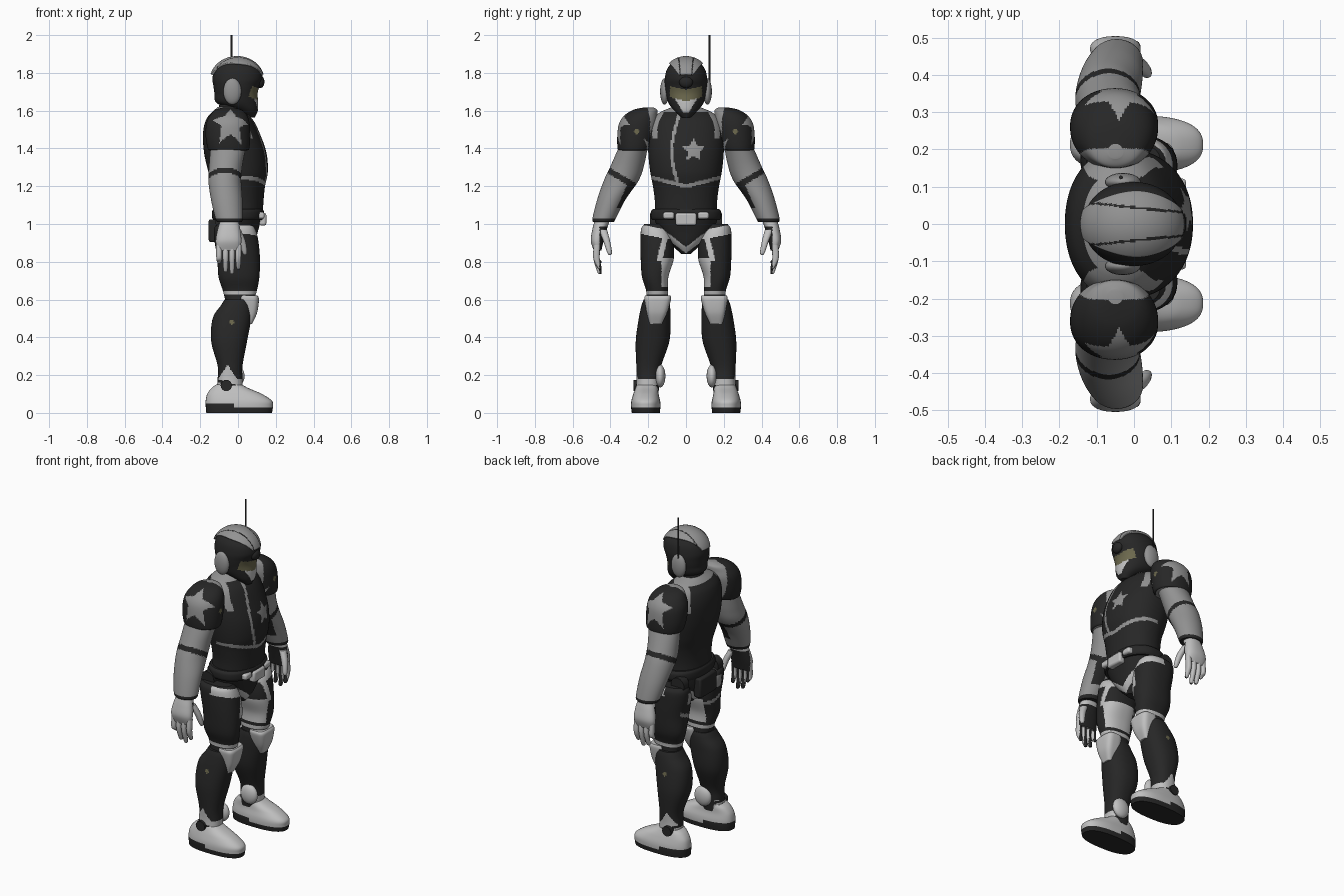
import bpy
import bmesh
import math
from mathutils import Matrix, Vector

if "Cube" in bpy.data.objects:
    bpy.data.objects.remove(bpy.data.objects["Cube"])


def material(name, r, g, b):
    mat = bpy.data.materials.new(name)
    mat.use_nodes = True
    mat.diffuse_color = (r, g, b, 1)
    mat.node_tree.nodes["Principled BSDF"].inputs["Base Color"].default_value = (r, g, b, 1)
    return mat


MATS = [material("black armour", .02, .02, .02), material("mid grey", .29, .29, .29),
        material("light grey", .53, .53, .53), material("olive visor", .15, .14, .075)]
BLACK, GREY, LIGHT, OLIVE = range(len(MATS))
PARTS = []


def finish(name, bm, rule):
    """Turn a bmesh into an object; rule is a colour or a function of the mirrored face centre."""
    bmesh.ops.recalc_face_normals(bm, faces=bm.faces)
    mesh = bpy.data.meshes.new(name)
    for face in bm.faces:
        face.material_index = rule if isinstance(rule, int) else rule(face.calc_center_median())
    bm.to_mesh(mesh)
    bm.free()
    for mat in MATS:
        mesh.materials.append(mat)
    obj = bpy.data.objects.new(name, mesh)
    bpy.context.collection.objects.link(obj)
    PARTS.append(obj)
    return obj


def mirrored(rule, side):
    if isinstance(rule, int):
        return rule
    return lambda p: rule(Vector((p.x, p.y * side, p.z)))


def spline(a, b, c, d, t):
    return b + t / 2 * (c - a + t * (2 * a - 5 * b + 4 * c - d + t * (3 * (b - c) + d - a)))


def loft(name, rings, rule, side=1, power=2.3, seg=64, rows=8):
    """Skin smooth horizontal rings given as (z, centre x, centre y, radius x, radius y)."""
    path = []
    for i in range(len(rings) - 1):
        quad = [rings[max(0, min(len(rings) - 1, i + k))] for k in (-1, 0, 1, 2)]
        path += [[spline(*v, j / rows) for v in zip(*quad)] for j in range(rows)]
    path.append(rings[-1])
    bm = bmesh.new()
    loops = []
    for z, cx, cy, rx, ry in path:
        loop = []
        for k in range(seg):
            c, s = (f(math.tau * k / seg) for f in (math.cos, math.sin))
            x, y = (math.copysign(abs(v) ** (2 / power), v) for v in (c, s))
            loop.append(bm.verts.new((cx + rx * x, side * (cy + ry * y), z)))
        loops.append(loop)
    for low, high in zip(loops, loops[1:]):
        for k in range(seg):
            n = (k + 1) % seg
            bm.faces.new((low[k], low[n], high[n], high[k]))
    bm.faces.new(loops[0])
    bm.faces.new(loops[-1])
    return finish(name, bm, mirrored(rule, side))


def ball(name, centre, radii, rule):
    bm = bmesh.new()
    bmesh.ops.create_uvsphere(bm, u_segments=28, v_segments=16, radius=1,
                              matrix=Matrix.Translation(centre) @ Matrix.Diagonal((*radii, 1)))
    return finish(name, bm, rule)


def box(name, centre, size, rule):
    bm = bmesh.new()
    bmesh.ops.create_cube(bm, size=1, matrix=Matrix.Translation(centre) @ Matrix.Diagonal((*size, 1)))
    mod = finish(name, bm, rule).modifiers.new("soft edges", "BEVEL")
    mod.width, mod.segments = .01, 2


def rod(name, centre, radius, depth, rule, axis="Z"):
    bm = bmesh.new()
    turn = Matrix.Rotation(math.pi / 2, 4, "X") if axis == "Y" else Matrix()
    bmesh.ops.create_cone(bm, cap_ends=True, segments=16, radius1=radius, radius2=radius,
                          depth=depth, matrix=Matrix.Translation(centre) @ turn)
    return finish(name, bm, rule)


def in_star(u, v, radius):
    """True inside a five-pointed star standing on two points."""
    wedge = math.tau / 5
    a = abs((math.atan2(u, v) + wedge / 2) % wedge - wedge / 2)
    r = math.hypot(u, v)
    inner = radius / 2
    ax, ay = inner * math.cos(wedge / 2) - radius, inner * math.sin(wedge / 2)
    return ax * r * math.sin(a) - ay * (r * math.cos(a) - radius) > 0


# Colour rules
def torso_colour(p):
    y = abs(p.y)
    if p.x > 0 and in_star(p.y - .04, p.z - 1.39, .064):
        return GREY
    seam = p.x > -.02 and abs(p.z - 1.2 - .25 * y) < .01
    bend = .035 + .04 * math.sin(8 * (1.58 - p.z))
    centre = p.x > 0 and 1.2 < p.z < 1.6 and abs(p.y + bend) < .009
    armhole = p.z > 1.45 and abs(y - .165 + 1.2 * max(0, p.z - 1.5) ** 1.5) < .014
    return GREY if seam or centre or armhole or p.z > 1.592 else BLACK


def pelvis_colour(p):
    return LIGHT if 0 < p.z - .845 - .75 * abs(p.y) < .034 else BLACK


def helmet_colour(p):
    y = abs(p.y)
    if p.x > .035:
        if 1.65 + .25 * y < p.z < 1.712 + .2 * y and y < .085:
            return OLIVE
        if 1.59 < p.z < 1.69 and y < .015 + .6 * (p.z - 1.59):
            return LIGHT
    return BLACK


def crest_colour(p):
    return BLACK if abs(abs(p.y) - .042 + .1 * p.x) < .003 else GREY


def pad_colour(p):
    # The star lies on a plane tilted half way towards the top of the shoulder
    if p.y > .2 and in_star(p.x + .04, .7 * (p.z - 1.5 - p.y + .315), .1):
        return GREY
    if p.x > .02 and math.hypot(p.y - .26, p.z - 1.49) < .014:
        return OLIVE
    return GREY if p.y < .19 + .2 * max(0, p.z - 1.55) else BLACK


def arm_colour(p):
    band = p.z - 1.2 - .6 * (p.y - .27)
    cuff = p.z < 1.03
    fin = band < 0 and p.z > 1.08 and p.y < .36 - .45 * (p.z - 1.1) and p.x > -.06
    return BLACK if abs(band) < .018 or cuff or fin else GREY


def hand_colour(p):
    return LIGHT if p.y > .458 or p.z > .99 else BLACK


def thigh_colour(p):
    top = p.x > -.02 and abs(p.z - .955 - .2 * (p.y - .15)) < .024
    line = p.x > .02 and p.z > .8 and abs(p.y - .118 + .25 * (p.z - .9)) < .015
    panel = p.y < .13 and .665 < p.z < .82 and p.x > -.06
    hem = abs(p.z - .635) < .011
    if top or line or panel or hem:
        return LIGHT
    seat = p.x < -.05 and p.y < .16 and .89 < p.z < .96
    rear = p.x < -.03 and p.y < .2 and abs(p.z - .82 - .4 * (p.y - .15)) < .012
    return GREY if seat or rear else BLACK


def shin_colour(p):
    if p.y > .2 and math.hypot(p.x + .035, p.z - .48) < .013:
        return OLIVE
    spike = p.y > .2 and p.z < .255 - 1.5 * abs(p.x + .055)
    tongue = p.y > .15 and p.x > -.11 and p.z < .178
    strap = abs(p.z - .15 + .3 * (p.x + .04)) < .008
    return LIGHT if (spike or tongue) and not strap else BLACK


def boot_colour(p):
    return BLACK if p.z < (.05 if p.x < -.01 else .028) else LIGHT


# Trunk
loft("torso", [(1.03, 0, 0, .13, .165), (1.12, .005, 0, .13, .165), (1.2, .005, 0, .138, .175),
               (1.28, 0, 0, .158, .19), (1.38, -.015, 0, .165, .2), (1.48, -.035, 0, .15, .2),
               (1.55, -.045, 0, .125, .18), (1.59, -.05, 0, .09, .14), (1.62, -.05, 0, .055, .07)],
     torso_colour, power=2.15, seg=160, rows=13)
loft("neck", [(1.57, -.05, 0, .06, .07), (1.68, -.03, 0, .06, .07)], BLACK)
loft("pelvis", [(.84, 0, 0, .05, .025), (.89, -.005, 0, .09, .075), (.96, -.01, 0, .115, .14),
                (1.05, 0, 0, .13, .175)], pelvis_colour, seg=96, rows=14)
loft("belt", [(1.02, 0, 0, .13, .178), (1.035, 0, 0, .137, .186), (1.065, 0, 0, .137, .186),
              (1.08, 0, 0, .13, .174)], BLACK)
box("belt_buckle", (.13, 0, 1.025), (.04, .11, .065), LIGHT)
box("back_pouch", (-.13, 0, .965), (.05, .16, .12), BLACK)

# Head
loft("helmet", [(1.565, .065, 0, .025, .025), (1.6, .045, 0, .06, .062), (1.64, -.003, 0, .11, .092),
                (1.69, -.01, 0, .114, .106), (1.73, -.008, 0, .122, .112), (1.77, -.003, 0, .132, .112),
                (1.82, -.002, 0, .122, .1), (1.86, -.008, 0, .088, .065), (1.873, -.01, 0, .03, .02)],
     helmet_colour, seg=128, power=2.1)
ball("brow_lamp", (.118, 0, 1.752), (.022, .036, .032), BLACK)

bm = bmesh.new()
STEPS, HALF = 48, 20
grid = []
for i in range(STEPS + 1):
    t = math.radians(14 + 151 * i / STEPS)
    width = .035 + .05 * math.sin(math.pi * (i / STEPS) ** .9)
    row = []
    for j in range(-HALF, HALF + 1):
        y = width * j / HALF
        fall = math.sqrt(1 - (y / .122) ** 2)
        row.append(bm.verts.new((-.005 + .138 * fall * math.cos(t), y, 1.76 + .122 * fall * math.sin(t))))
    grid.append(row)
for a, b in zip(grid, grid[1:]):
    for j in range(2 * HALF):
        bm.faces.new((a[j], a[j + 1], b[j + 1], b[j]))
thick = finish("helmet_crest", bm, crest_colour).modifiers.new("thickness", "SOLIDIFY")
thick.thickness, thick.offset = .014, 0

rod("antenna", (-.035, .125, 1.875), .005, .25, BLACK)

# Paired parts
for label, s in (("left", 1), ("right", -1)):
    ball(label + "_ear_cover", (-.03, s * .113, 1.702), (.048, .024, .07), GREY)
    box(label + "_belt_pouch", (.1, s * .092, 1.045), (.08, .06, .036), LIGHT)
    rod(label + "_hip_disc", (-.075, s * .165, 1.01), .045, .05, BLACK, "Y")
    loft(label + "_shoulder_pad", [(1.39, -.05, .275, .1, .078), (1.4, -.05, .272, .11, .09),
                                   (1.46, -.053, .264, .118, .1), (1.53, -.053, .252, .115, .103),
                                   (1.575, -.05, .238, .098, .088), (1.605, -.05, .215, .068, .062),
                                   (1.618, -.05, .195, .02, .02)],
         pad_colour, s, power=2.1, seg=120, rows=10)
    loft(label + "_arm", [(1.01, -.045, .437, .065, .055), (1.03, -.048, .433, .072, .062),
                          (1.13, -.06, .395, .083, .075), (1.23, -.07, .343, .087, .092),
                          (1.31, -.065, .31, .088, .088), (1.42, -.05, .275, .095, .075)],
         arm_colour, s, power=2, seg=96, rows=12)
    loft(label + "_palm", [(1.03, -.045, .44, .045, .04), (.97, -.048, .458, .06, .038),
                           (.91, -.05, .47, .068, .034), (.86, -.05, .468, .06, .02)], hand_colour, s)
    for i, low in enumerate((.79, .745, .735, .76)):
        x = -.1 + i * .034
        loft(f"{label}_finger_{i + 1}", [(.89, x, .47, .016, .018), (.82, x, .474, .015, .017),
                                         (low + .01, x, .458, .011, .011), (low, x, .455, .004, .004)],
             hand_colour, s, seg=16, rows=4)
    loft(label + "_thumb", [(.97, -.005, .44, .02, .022), (.91, .022, .42, .018, .018),
                            (.85, .035, .405, .013, .013), (.835, .036, .403, .004, .004)],
         LIGHT, s, seg=16, rows=4)
    loft(label + "_thigh", [(.56, .005, .155, .065, .06), (.64, .01, .152, .088, .058),
                            (.72, .005, .163, .108, .07), (.82, .003, .152, .113, .088),
                            (.92, -.01, .155, .116, .086), (.975, -.018, .165, .108, .072),
                            (1, -.02, .17, .09, .05)], thigh_colour, s, seg=112, rows=12)
    loft(label + "_knee_pad", [(.47, .05, .16, .024, .032), (.53, .054, .154, .047, .054),
                               (.6, .058, .15, .053, .07), (.622, .055, .15, .047, .066)],
         LIGHT, s, power=3.5)
    loft(label + "_shin", [(.11, -.045, .205, .07, .06), (.18, -.042, .2, .066, .061),
                           (.25, -.042, .197, .066, .066), (.38, -.047, .177, .095, .089),
                           (.5, -.032, .166, .102, .084), (.57, -.01, .16, .08, .075),
                           (.6, -.005, .158, .066, .066)], shin_colour, s, seg=96, rows=12)
    loft(label + "_boot", [(0, .006, .213, .174, .074), (.035, .007, .213, .178, .078),
                           (.065, .004, .213, .175, .076), (.1, -.018, .212, .145, .067),
                           (.13, -.042, .208, .1, .06), (.15, -.048, .205, .068, .055)],
         boot_colour, s, power=2.5, rows=10)
    ball(label + "_ankle_guard", (-.02, s * .137, .195), (.055, .028, .06), LIGHT)
    rod(label + "_ankle_bolt", (-.062, s * .262, .145), .03, .03, BLACK, "Y")

# Smooth shading with sharp edges kept
bpy.ops.object.select_all(action="DESELECT")
for part in PARTS:
    part.select_set(True)
bpy.context.view_layer.objects.active = PARTS[0]
bpy.ops.object.shade_smooth_by_angle(angle=math.radians(40))
